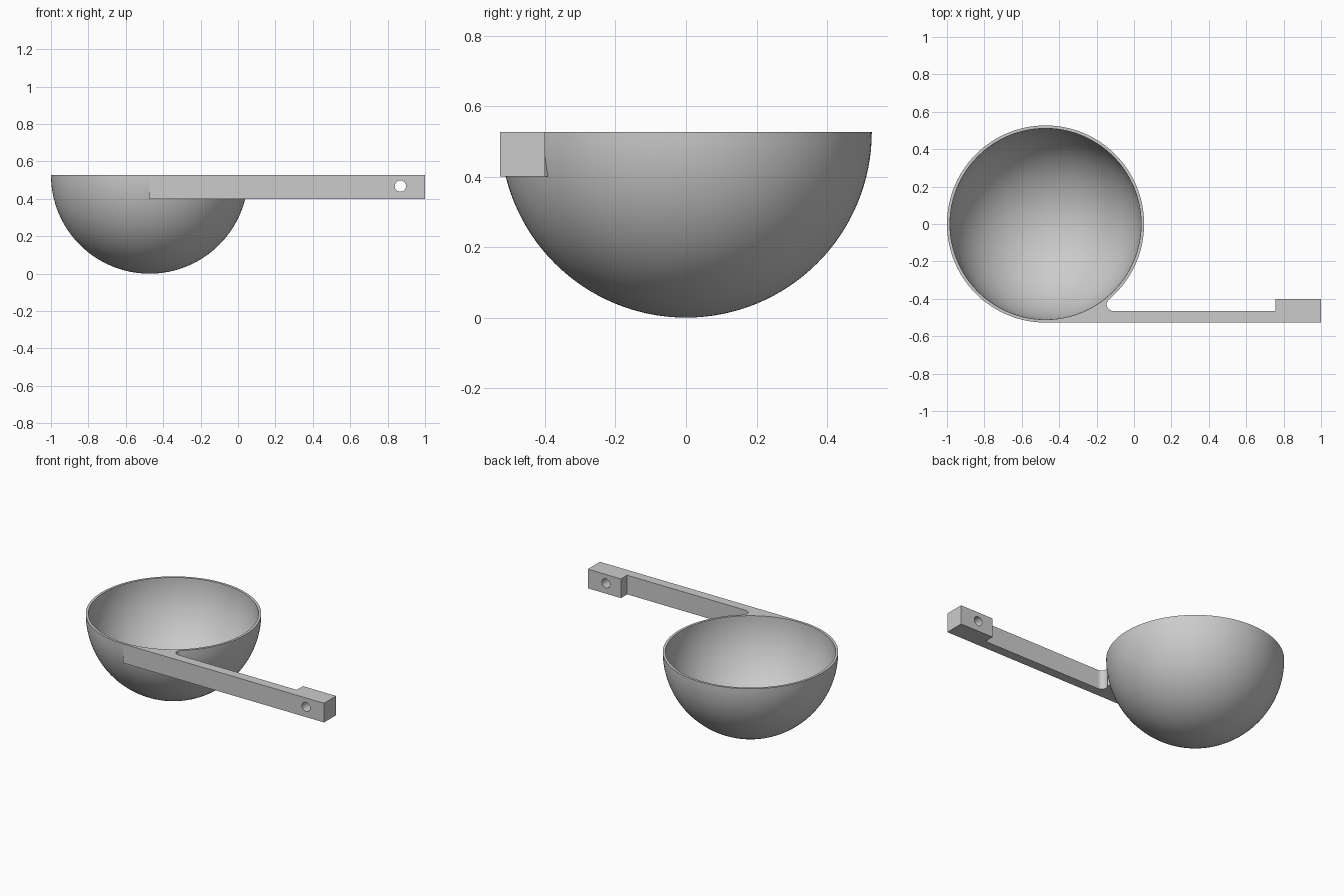
import bpy, bmesh
from math import sin, cos, pi, atan2, sqrt, radians
from mathutils import Matrix

cube = bpy.data.objects.get("Cube")
if cube:
    bpy.data.objects.remove(cube)

R, INNER, CX = 0.527, 0.511, -0.473      # bowl radii and centre
BOTTOM, BACK, BLOCK = 0.4, -0.465, -0.4  # handle underside, bar and block backs

grey = bpy.data.materials.new("grey metal")
grey.use_nodes = True
grey.diffuse_color = (0.6, 0.6, 0.6, 1)
grey.node_tree.nodes["Principled BSDF"].inputs["Base Color"].default_value = (0.6, 0.6, 0.6, 1)


def make_object(name, bm):
    bmesh.ops.recalc_face_normals(bm, faces=bm.faces)
    mesh = bpy.data.meshes.new(name)
    bm.to_mesh(mesh)
    bm.free()
    mesh.materials.append(grey)
    obj = bpy.data.objects.new(name, mesh)
    bpy.context.collection.objects.link(obj)
    return obj


def activate(obj):
    bpy.ops.object.select_all(action='DESELECT')
    obj.select_set(True)
    bpy.context.view_layer.objects.active = obj


# Bowl: spun hemispherical shell with a flat rim
bm = bmesh.new()
steps = 32
angles = [i * pi / 2 / steps for i in range(steps + 1)]
profile = [(R * sin(a), R - R * cos(a)) for a in angles]
profile += [(INNER * sin(a), R - INNER * cos(a)) for a in reversed(angles)]
verts = [bm.verts.new((CX + r, 0, z)) for r, z in profile]
edges = [bm.edges.new(pair) for pair in zip(verts, verts[1:])]
bmesh.ops.spin(bm, geom=verts + edges, cent=(CX, 0, 0), axis=(0, 0, 1),
               angle=2 * pi, steps=128, use_merge=True)
bmesh.ops.remove_doubles(bm, verts=bm.verts, dist=0.0001)
bowl = make_object("bowl", bm)

# Handle plan: straight tangent bar, end block, and a fillet against the bowl
fillet = 0.035
fy = BACK + fillet
fx = CX + sqrt((R + fillet) ** 2 - fy ** 2)
touch = atan2(-fy, CX - fx)
plan = [(CX, -R), (1, -R), (1, BLOCK), (0.757, BLOCK), (0.757, BACK)]
for i in range(13):
    a = 1.5 * pi + (touch - 1.5 * pi) * i / 12
    plan.append((fx + fillet * cos(a), fy + fillet * sin(a)))

# The end against the bowl follows the inside of its wall
start = atan2(fy, fx - CX)
arc = [start + (-pi / 2 - start) * i / 16 for i in range(17)]


def ring(bm, z, wall):
    points = plan + [(CX + wall * cos(a), wall * sin(a)) for a in arc]
    return [bm.verts.new((x, y, z)) for x, y in points]


bm = bmesh.new()
low, high = ring(bm, BOTTOM, 0.502), ring(bm, R, 0.518)
bm.faces.new(low)
bm.faces.new(high)
for i in range(len(low)):
    j = (i + 1) % len(low)
    bm.faces.new((low[i], low[j], high[j], high[i]))
handle = make_object("handle", bm)

# Hanging hole through the end block
bm = bmesh.new()
bmesh.ops.create_cone(bm, cap_ends=True, segments=32, radius1=0.03, radius2=0.03, depth=0.4,
                      matrix=Matrix.Translation((0.868, BACK, 0.468)) @ Matrix.Rotation(pi / 2, 4, 'X'))
cutter = make_object("hole_cutter", bm)
cutter.hide_render = True
cut = handle.modifiers.new("hole", 'BOOLEAN')
cut.operation = 'DIFFERENCE'
cut.solver = 'EXACT'
cut.object = cutter
activate(handle)
bpy.ops.object.modifier_apply(modifier=cut.name)
bpy.data.objects.remove(cutter)

for obj in (bowl, handle):
    activate(obj)
    bpy.ops.object.shade_smooth_by_angle(angle=radians(30))
